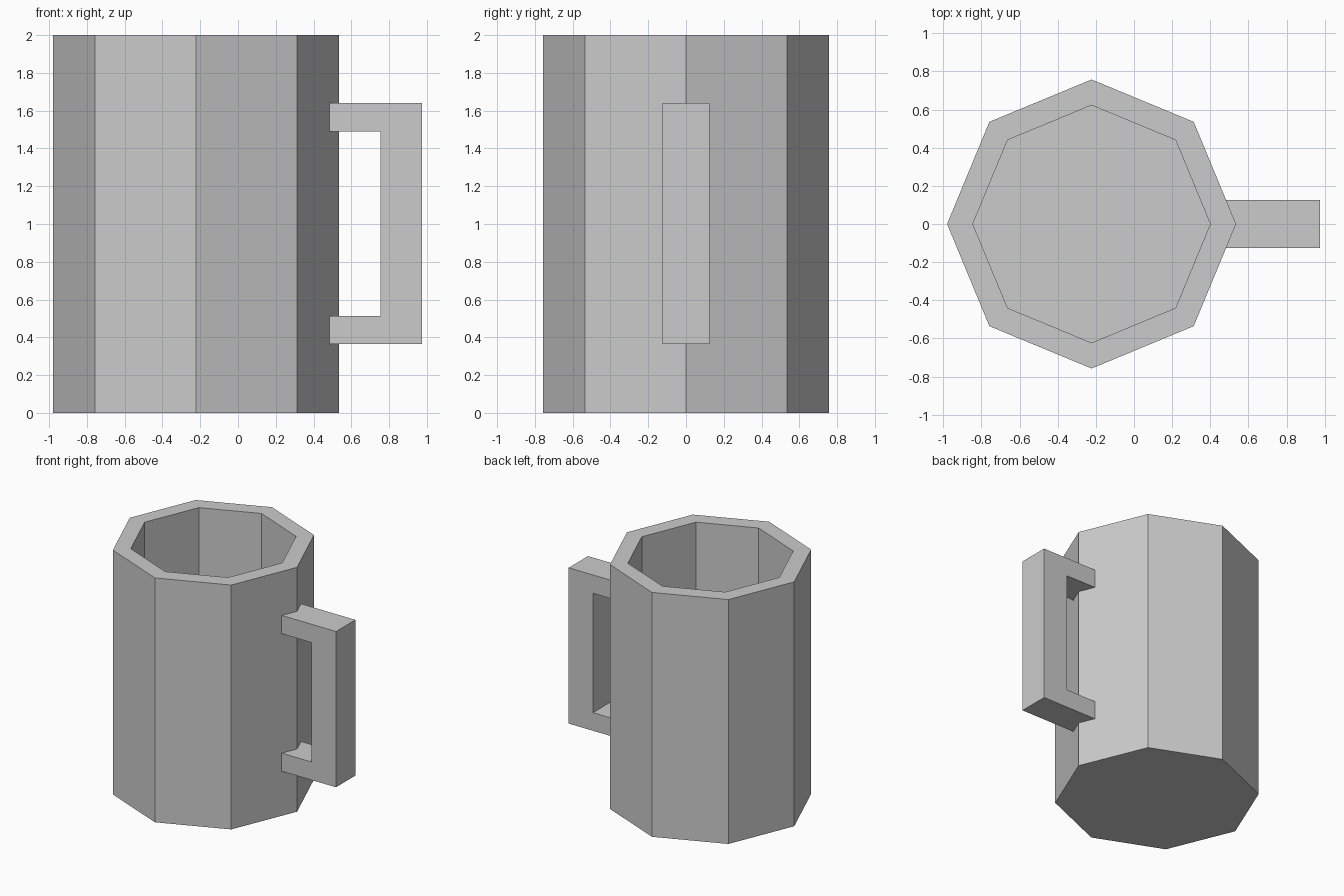
import bpy, bmesh
from math import cos, sin, tau
from mathutils import Vector

if "Cube" in bpy.data.objects:
    bpy.data.objects.remove(bpy.data.objects["Cube"])

CX = -0.2225          # mug axis, offset to leave room for the handle
SIDES = 8


def finish(bm, name):
    bmesh.ops.recalc_face_normals(bm, faces=bm.faces)
    mesh = bpy.data.meshes.new(name)
    bm.to_mesh(mesh)
    bm.free()
    obj = bpy.data.objects.new(name, mesh)
    bpy.context.collection.objects.link(obj)
    return obj


# Mug body: octagonal rings lofted up the outside, over the rim and down inside
bm = bmesh.new()
rings = []
for r, z in [(0.7575, 0), (0.7575, 2), (0.6225, 2), (0.6225, 0.14)]:
    rings.append([bm.verts.new((CX + r * cos(tau * i / SIDES),
                                r * sin(tau * i / SIDES), z))
                  for i in range(SIDES)])
for a, b in zip(rings, rings[1:]):
    for i in range(SIDES):
        j = (i + 1) % SIDES
        bm.faces.new((a[i], a[j], b[j], b[i]))
bm.faces.new(rings[0])     # underside
bm.faces.new(rings[-1])    # inner floor
finish(bm, "mug_body")

# Handle: squared C profile extruded across y, ends buried in the wall
profile = [(0.46, 0.365), (0.975, 0.365), (0.975, 1.64), (0.46, 1.64),
           (0.46, 1.49), (0.755, 1.49), (0.755, 0.513), (0.46, 0.513)]
bm = bmesh.new()
side = bm.faces.new([bm.verts.new((x, -0.125, z)) for x, z in profile])
ext = bmesh.ops.extrude_face_region(bm, geom=[side], use_keep_orig=True)
bmesh.ops.translate(bm, vec=Vector((0, 0.25, 0)),
                    verts=[g for g in ext["geom"]
                           if isinstance(g, bmesh.types.BMVert)])
finish(bm, "handle")
